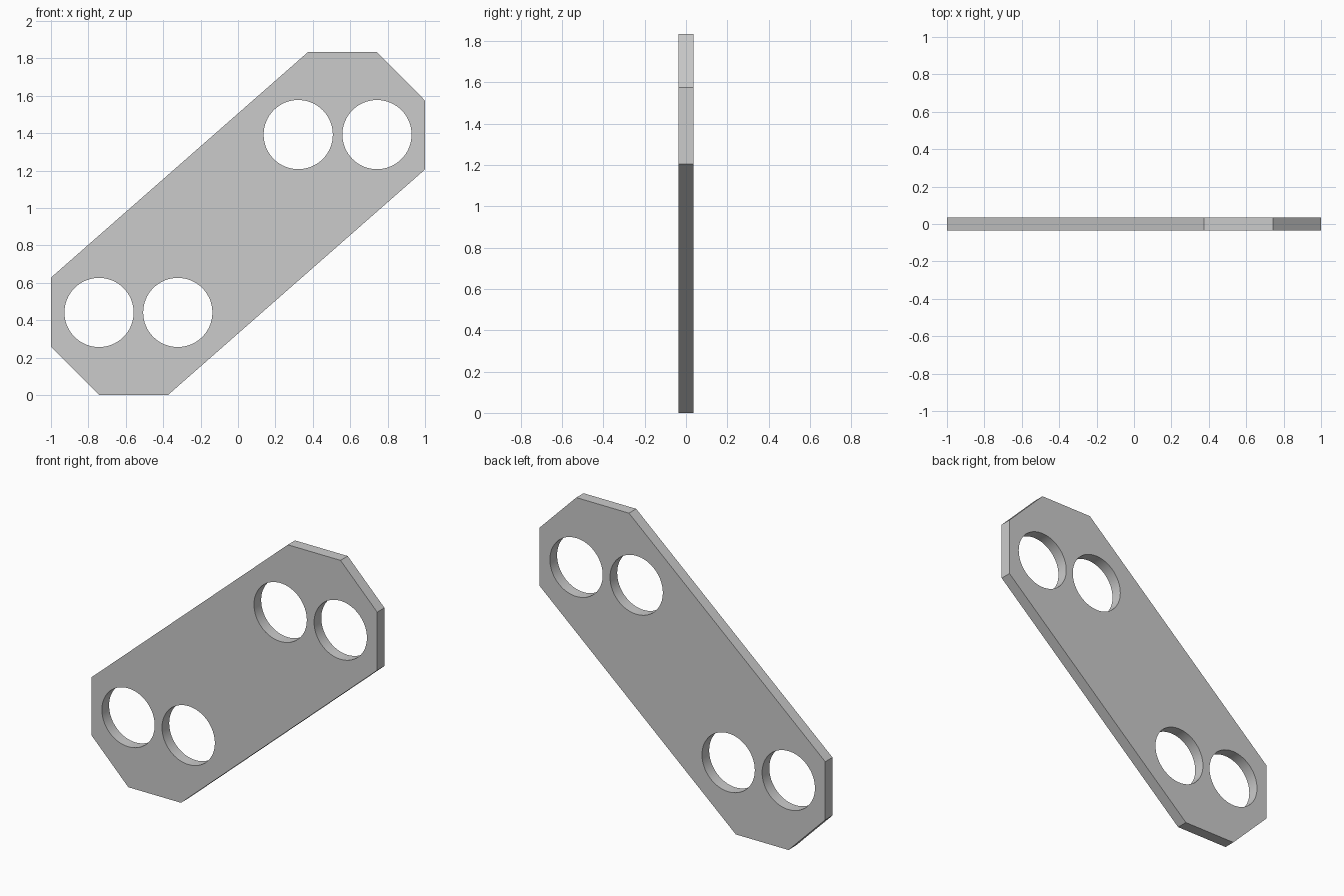
import bpy, bmesh, math
from mathutils import Vector

if "Cube" in bpy.data.objects:
    bpy.data.objects.remove(bpy.data.objects["Cube"])

THICK = 0.072
MID_Z = 0.9165
HOLE_R, HOLE_SIDES = 0.185, 64

# Half outline and half the holes, relative to the centre; the rest is a half turn
half_outline = [(0.374, 0.9165), (0.743, 0.9165), (1.0, 0.6575), (1.0, 0.289)]
half_holes = [(0.322, 0.4755), (0.743, 0.4755)]


def half_turn(points):
    return points + [(-x, -z) for x, z in points]


def circle(cx, cz):
    angles = [2 * math.pi * i / HOLE_SIDES for i in range(HOLE_SIDES)]
    return [(cx + HOLE_R * math.cos(a), cz + HOLE_R * math.sin(a)) for a in angles]


def add_loop(bm, points):
    verts = [bm.verts.new((x, -THICK / 2, z + MID_Z)) for x, z in points]
    return [bm.edges.new((v, verts[i - 1])) for i, v in enumerate(verts)]


# Front face: outline with four round holes
bm = bmesh.new()
edges = add_loop(bm, half_turn(half_outline))
for cx, cz in half_turn(half_holes):
    edges += add_loop(bm, circle(cx, cz))
bmesh.ops.triangle_fill(bm, edges=edges, use_beauty=True, normal=Vector((0, -1, 0)))

# Give the plate its thickness, keeping the front face
ext = bmesh.ops.extrude_face_region(bm, geom=bm.faces[:], use_keep_orig=True)
back = [g for g in ext["geom"] if isinstance(g, bmesh.types.BMVert)]
bmesh.ops.translate(bm, verts=back, vec=(0, THICK, 0))
bmesh.ops.recalc_face_normals(bm, faces=bm.faces[:])
bmesh.ops.dissolve_limit(bm, angle_limit=math.radians(1),
                         verts=bm.verts[:], edges=bm.edges[:])

mesh = bpy.data.meshes.new("link_plate")
bm.to_mesh(mesh)
bm.free()
plate = bpy.data.objects.new("link_plate", mesh)
bpy.context.collection.objects.link(plate)

# Smooth hole walls, crisp rims and corners
bpy.context.view_layer.objects.active = plate
plate.select_set(True)
bpy.ops.object.shade_smooth_by_angle(angle=math.radians(30))
